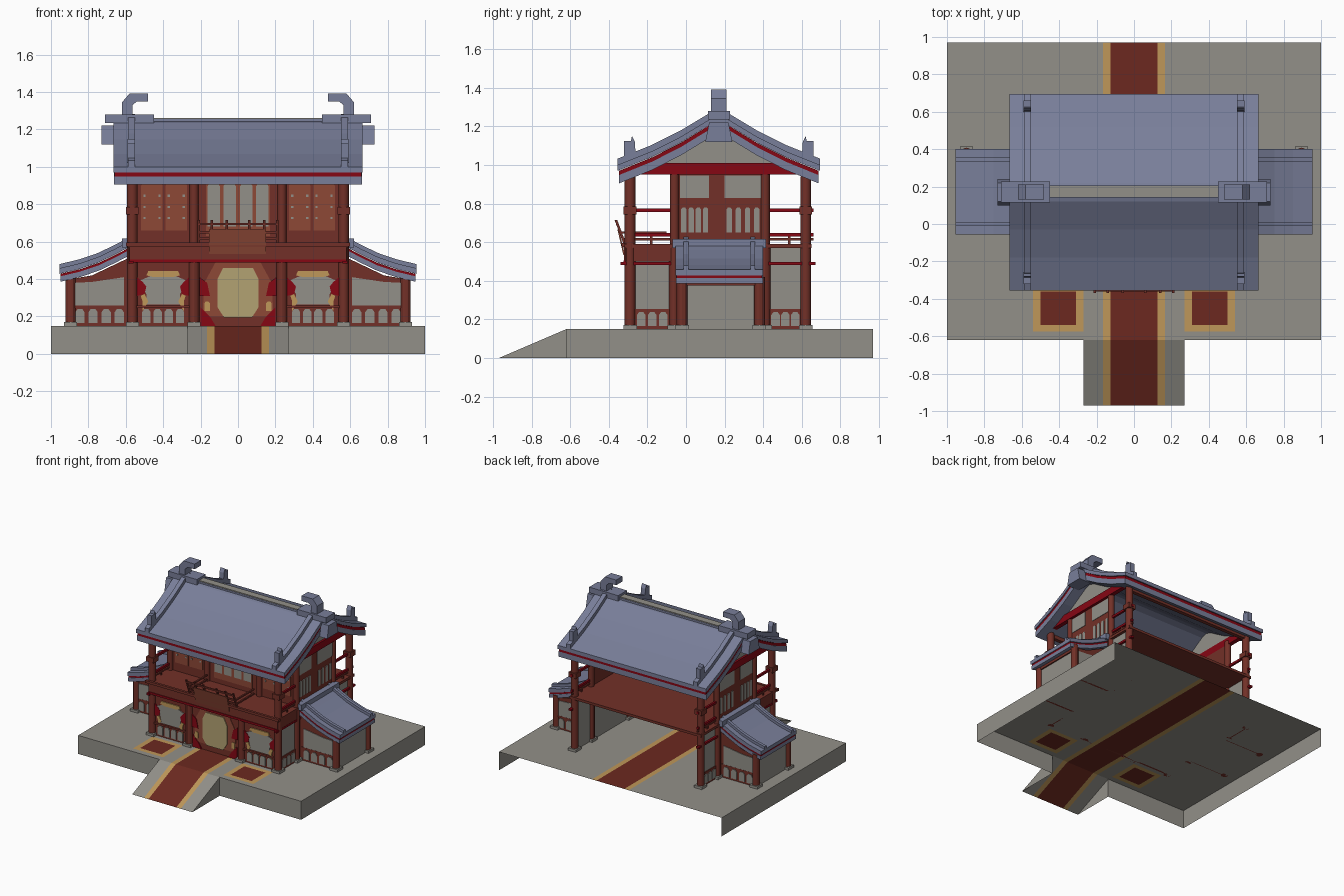
import bpy, bmesh, math

if "Cube" in bpy.data.objects:
    bpy.data.objects.remove(bpy.data.objects["Cube"])

def material(name, r, g, b):
    m = bpy.data.materials.new(name)
    m.diffuse_color = (r, g, b, 1)
    m.use_nodes = True
    m.node_tree.nodes["Principled BSDF"].inputs["Base Color"].default_value = m.diffuse_color
    return m

SLATE = material("slate_tile", .19, .21, .32)
BROWN = material("red_brown_wood", .17, .030, .021)
BRIGHT = material("bright_red_paint", .24, .002, .007)
GREY = material("stone_grey", .29, .28, .25)
GOLD = material("gold_trim", .52, .31, .10)
TAN = material("tan_door", .45, .36, .17)
TERRA = material("terracotta_panel", .27, .065, .037)
CARPET = material("dark_red_carpet", .15, .022, .014)

def finish(name, bm, mats):
    me = bpy.data.meshes.new(name)
    bm.to_mesh(me)
    bm.free()
    for m in mats:
        me.materials.append(m)
    ob = bpy.data.objects.new(name, me)
    bpy.context.collection.objects.link(ob)
    return ob

def prism(name, pts, axis, a, b, mat, mirror=False):
    """Extrude 2D points along an axis; 'x' takes (y,z), 'y' takes (x,z). Mirror is across x."""
    bm = bmesh.new()
    for s in ((1, -1) if mirror else (1,)):
        def put(p, t):
            v = (t, p[0], p[1]) if axis == 'x' else (p[0], t, p[1])
            return bm.verts.new((v[0] * s, v[1], v[2]))
        lo = [put(p, a) for p in pts]
        hi = [put(p, b) for p in pts]
        bm.faces.new(lo)
        bm.faces.new(hi[::-1])
        for i in range(len(pts)):
            j = (i + 1) % len(pts)
            bm.faces.new((lo[j], lo[i], hi[i], hi[j]))
    bmesh.ops.recalc_face_normals(bm, faces=bm.faces)
    return finish(name, bm, [mat])

def box(name, x0, x1, y0, y1, z0, z1, mat, mirror=False):
    return prism(name, [(x0, z0), (x1, z0), (x1, z1), (x0, z1)], 'y', y0, y1, mat, mirror)

def arch(c, w, z0, z1):
    h = w / 2
    return [(c - h, z0), (c + h, z0), (c + h, z1 - h * .7), (c + h * .5, z1),
            (c - h * .5, z1), (c - h, z1 - h * .7)]

def column(x, y, z0, z1, r=.028):
    for s in (1, -1):
        bpy.ops.mesh.primitive_cylinder_add(vertices=12, radius=r, depth=z1 - z0,
                                            location=(s * x, y, (z0 + z1) / 2))
        ob = bpy.context.object
        ob.name = "column"
        ob.data.materials.append(BROWN)
        bpy.ops.object.shade_smooth_by_angle()

def back(y):
    return .34 - y      # reflect across the roof ridge

# Plaza: open sheet with carpets set by position, ramp at the front
bm = bmesh.new()
half = [.125, .165, .27, .31, .5, .54, 1]
xs = [-v for v in half[::-1]] + half
ys = [-.62, -.575, -.54, -.36, -.325, .97]
def quad(*pts, mi=0):
    bm.faces.new([bm.verts.new(p) for p in pts]).material_index = mi
def colour(x, y):
    x = abs(x)
    if x < .165:
        return 2 if x < .125 else 1
    if .27 < x < .54 and -.575 < y < -.325:
        return 2 if .31 < x < .5 and -.54 < y < -.36 else 1
    return 0
for x0, x1 in zip(xs, xs[1:]):
    cx = (x0 + x1) / 2
    for y0, y1 in zip(ys, ys[1:]):
        quad((x0, y0, .15), (x1, y0, .15), (x1, y1, .15), (x0, y1, .15), mi=colour(cx, (y0 + y1) / 2))
    if abs(cx) < .27:
        quad((x0, -.97, 0), (x1, -.97, 0), (x1, -.62, .15), (x0, -.62, .15), mi=colour(cx, -.8))
    else:
        quad((x0, -.62, 0), (x1, -.62, 0), (x1, -.62, .15), (x0, -.62, .15))
quad((1, -.62, 0), (1, .97, 0), (1, .97, .15), (1, -.62, .15))
quad((-1, .97, 0), (-1, -.62, 0), (-1, -.62, .15), (-1, .97, .15))
quad((.27, -.97, 0), (.27, -.62, 0), (.27, -.62, .15))
quad((-.27, -.62, 0), (-.27, -.97, 0), (-.27, -.62, .15))
bmesh.ops.remove_doubles(bm, verts=bm.verts, dist=1e-4)
finish("plaza_and_ramp", bm, [GREY, GOLD, CARPET])

# Columns with square plinths
for x, y, top in ((.565, -.29, .94), (.565, .62, .94), (.235, -.29, .58), (.565, -.06, .58),
                  (.565, .41, .58), (.895, -.02, .42), (.895, .38, .42)):
    column(x, y, .15, top)
    box("plinth", x - .035, x + .035, y - .035, y + .035, .15, .17, GREY, True)
for x, y in ((.565, -.06), (.565, .41), (.235, -.06)):
    column(x, y, .58, .98, .024)

# Lower front wall, bays and door
box("lower_front_wall", -.565, .565, -.29, -.275, .15, .52, BROWN)
F0, F1 = -.298, -.289
prism("bay_window", [(.31, .265), (.49, .265), (.49, .32), (.53, .39), (.46, .42), (.34, .42), (.27, .39), (.31, .32)],
      'y', F0 + .002, F1, GREY, True)
prism("bay_valance", [(.31, .42), (.35, .41), (.45, .41), (.49, .42), (.48, .442), (.32, .442)], 'y', F0, F1, GOLD, True)
for c, s in ((.40, 1), (.40, -1)):
    prism("bay_curtain", [(c + s * .14, .31), (c + s * .10, .32), (c + s * .09, .36), (c + s * .11, .385), (c + s * .14, .41)],
          'y', F0, F1, BRIGHT, True)
    prism("curtain_tassel", [(c + s * .11, .23), (c + s * .08, .28), (c + s * .10, .32), (c + s * .12, .31), (c + s * .11, .28)],
          'y', F0, F1, GOLD, True)
for c in (.31, .37, .43, .49):
    prism("bay_arch", arch(c, .045, .165, .24), 'y', F0, F1, GREY, True)
box("bay_rail", .25, .55, -.305, -.285, .246, .26, BROWN, True)
prism("door_surround", [(-.19, .2), (.19, .2), (.18, .38), (.12, .49), (-.12, .49), (-.18, .38)], 'y', F0 + .004, F1, TERRA)
prism("door", [(-.075, .195), (.075, .195), (.11, .25), (.11, .40), (.08, .46), (-.08, .46), (-.11, .40), (-.11, .25)],
      'y', F0 - .002, F1, TAN)
prism("door_side_curtain", [(.12, .15), (.2, .15), (.2, .25), (.15, .2)], 'y', F0, F1, BRIGHT, True)
prism("door_curtain", [(.15, .31), (.205, .31), (.205, .41), (.165, .38)], 'y', F0 - .001, F1, BRIGHT, True)
prism("door_tassel", arch(.165, .03, .23, .28), 'y', F0 - .001, F1, GOLD, True)

# Lower side walls
box("lower_side_wall", .555, .568, -.29, .62, .15, .575, GREY, True)
for y0, y1 in ((-.27, -.08), (.43, .60)):
    box("side_low_panel", .565, .574, y0, y1, .15, .255, BROWN, True)
    for k in (.2, .5, .8):
        prism("side_arch", arch(y0 + k * (y1 - y0), .045, .165, .238), 'x', .57, .578, GREY, True)
box("side_brown_beam", .555, .585, -.31, -.06, .5, .575, BROWN, True)
box("side_red_beam", .56, .585, -.34, .67, .482, .498, BRIGHT, True)

# Upper floor and front fascia
box("upper_floor", -.59, .59, -.325, .65, .57, .59, BROWN)
box("front_fascia", -.58, .58, -.32, -.285, .505, .575, BROWN)
box("front_red_beam", -.58, .58, -.325, -.285, .488, .505, BRIGHT)
box("floor_edge_cap", -.6, .6, -.335, -.315, .575, .595, BROWN)

# Tilted board and balcony rail in the middle
prism("front_board", [(-.325, .535), (-.317, .535), (-.347, .665), (-.355, .665)], 'x', -.155, .15, TERRA)
for z in (.615, .65, .695):
    y = -.31 - (z - .58) * .4
    box("balcony_rail", -.215, .215, y - .006, y + .006, z - .006, z + .006, BROWN)
    box("balcony_side_rail", .205, .217, y, -.1, z - .006, z + .006, BROWN, True) if z < .66 else None
for x in (.06, .14, .21):
    prism("balcony_post", [(-.32, .58), (-.306, .58), (-.356, .715), (-.37, .715)], 'x', x - .006, x + .006, BROWN, True)

# Upper front wall and windows
box("upper_front_wall", -.565, .565, -.06, -.045, .58, .99, BROWN)
box("centre_panel", -.17, .17, -.065, -.059, .63, .95, TERRA)
for c in (-.13, -.045, .045, .13):
    prism("centre_window", arch(c, .066, .68, .92), 'y', -.069, -.06, GREY)
for c in (.33, .46):
    prism("bay_panel", arch(c, .115, .66, .94), 'y', -.066, -.059, TERRA, True)
    for z in (.72, .78, .84):
        for d in (-.04, .04):
            box("bay_panel_light", c + d - .006, c + d + .006, -.069, -.06, z, z + .012, GREY, True)

# Upper side walls, windows, rails
box("upper_side_wall", .555, .57, -.06, .41, .58, 1.0, BROWN, True)
for y0, y1 in ((-.03, .12), (.2, .39)):
    box("side_window", .565, .574, y0, y1, .83, .945, GREY, True)
    for i in range(4):
        prism("side_slat", arch(y0 + (i + .5) * (y1 - y0) / 4, .028, .65, .78), 'x', .566, .574, GREY, True)
for ya, yb in ((-.3, -.06), (.41, .66)):
    for z in (.765, .64):
        box("porch_rail", .558, .574, ya, yb, z - .009, z + .009, BRIGHT, True)
    box("porch_low_rail", .558, .57, ya, yb, .61, .622, BROWN, True)
    box("porch_rail_post", .559, .571, (ya + yb) / 2 - .006, (ya + yb) / 2 + .006, .59, .64, BROWN, True)
for y in (-.29, .62):
    box("column_band", .532, .598, y - .033, y + .033, .745, .785, BROWN, True)
    box("eave_beam", -.58, .58, y - .015, y + .015, .905, .935, BROWN)
prism("gable_panel", [(-.16, 1.0), (.5, 1.0), (.17, 1.17)], 'x', .557, .573, GREY, True)
box("gable_beam", .555, .59, -.24, .58, .952, 1.01, BRIGHT, True)

# Main roof: slate, red strip and slate along one curved profile
right_half = [(0, 1.25), (.05, 1.235), (.2, 1.145), (.35, 1.07), (.525, 1.0)]
top = [(.17 - d, z) for d, z in right_half[::-1]] + [(.17 + d, z) for d, z in right_half[1:]]
def layer(name, line, lo, hi, axis, a, b, mat, mirror=False):
    prism(name, [(p, z + hi) for p, z in line] + [(p, z + lo) for p, z in line[::-1]], axis, a, b, mat, mirror)
inner = [(.17 + (y - .17) * .985, z) for y, z in top]
layer("roof_tiles", top, -.03, 0, 'x', -.665, .665, SLATE)
layer("roof_red_strip", inner, -.052, -.03, 'x', -.66, .66, BRIGHT)
layer("roof_lower_edge", inner, -.095, -.052, 'x', -.663, .663, SLATE)
layer("descending_ridge", top, -.01, .033, 'x', .552, .588, SLATE, True)
for f in (lambda y: y, back):
    prism("eave_ornament", [(f(-.32), 1.02), (f(-.26), 1.04), (f(-.265), 1.12), (f(-.28), 1.15), (f(-.285), 1.125), (f(-.32), 1.125)],
          'x', .55, .59, SLATE, True)

# Main ridge with end blocks and hooked finials
box("main_ridge", -.66, .66, .142, .205, 1.19, 1.255, SLATE)
box("ridge_cap", -.45, .45, .145, .202, 1.254, 1.262, GREY)
prism("ridge_end_block", [(.1, 1.12), (.24, 1.12), (.22, 1.22), (.12, 1.22)], 'x', .62, .73, SLATE, True)
box("ridge_end_slab", .45, .71, .115, .227, 1.235, 1.28, SLATE, True)
prism("hook_finial", [(.62, 1.27), (.62, 1.345), (.58, 1.392), (.48, 1.392), (.48, 1.35), (.54, 1.35), (.565, 1.33), (.565, 1.27)],
      'y', .13, .21, SLATE, True)

# Side wings: walls, panels and curved lean-to roof
for y, s in ((-.02, -1), (.38, 1)):
    prism("wing_wall", [(.57, .15), (.895, .15), (.895, .40), (.78, .42), (.57, .52)], 'y', y - .008, y + .008, BROWN, True)
    o = sorted((y + s * .006, y + s * .013))
    prism("wing_panel", [(.61, .26), (.875, .26), (.875, .38), (.78, .385), (.61, .41)], 'y', *o, GREY, True)
    for c in (.635, .705, .775, .845):
        prism("wing_arch", arch(c, .05, .165, .24), 'y', *o, GREY, True)
    box("wing_rail", .59, .88, y - .014, y + .014, .246, .26, BROWN, True)
box("wing_end_wall", .888, .9, 0, .36, .15, .40, GREY, True)
box("wing_end_beam", .88, .91, -.03, .39, .375, .40, BROWN, True)
wing = [(.575, .605), (.66, .56), (.75, .517), (.85, .483), (.955, .458)]
wing_in = [(x - .006, z) for x, z in wing]
layer("wing_tiles", wing, -.03, 0, 'y', -.055, .40, SLATE, True)
layer("wing_red_strip", wing_in, -.043, -.03, 'y', -.05, .395, BRIGHT, True)
layer("wing_lower_edge", wing_in, -.072, -.043, 'y', -.053, .398, SLATE, True)
for y in (0, .345):
    layer("wing_descending_ridge", wing, -.01, .022, 'y', y - .012, y + .012, SLATE, True)
box("wing_ridge", .575, .62, -.07, .415, .57, .618, SLATE, True)
